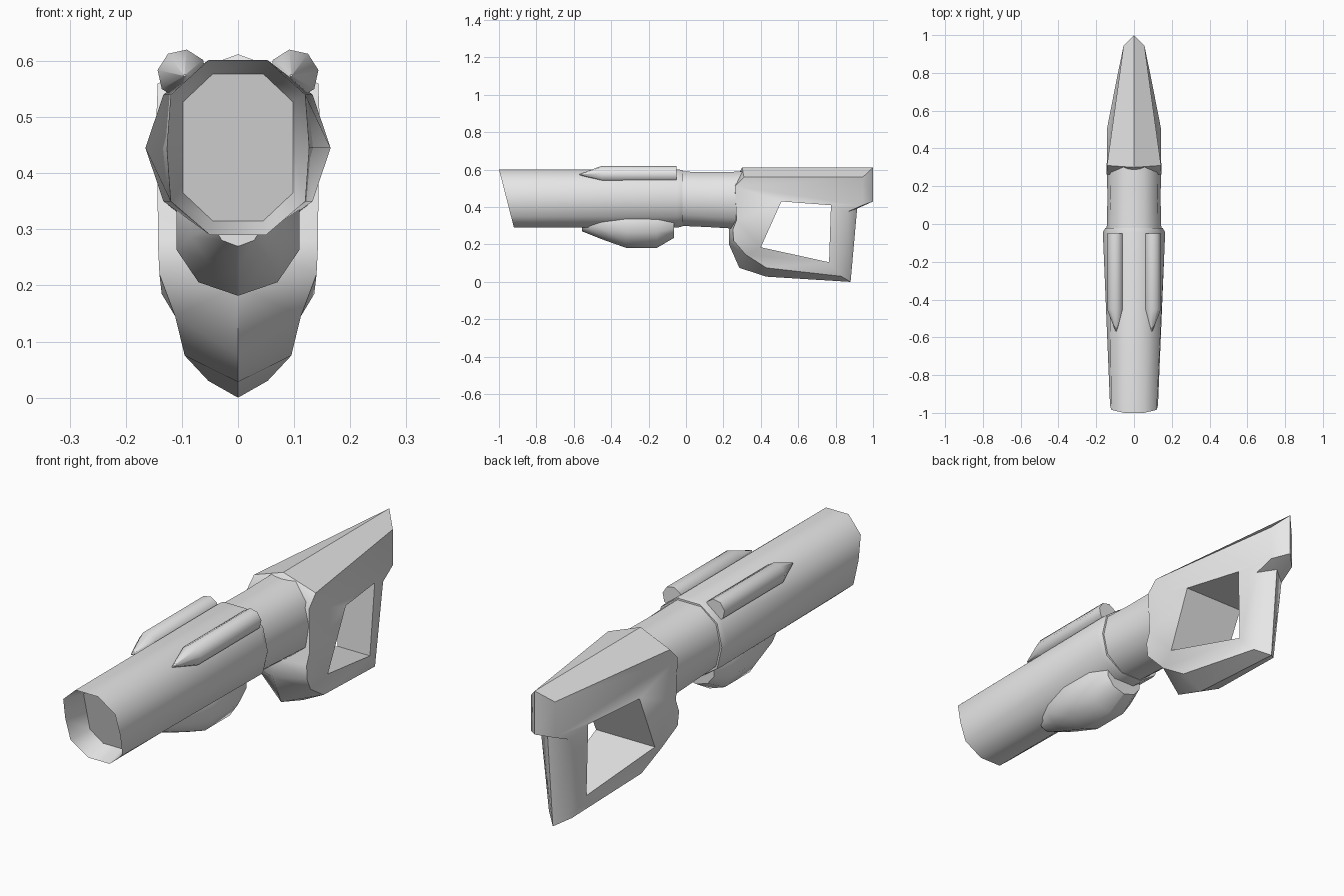
import bpy, math
from mathutils import Vector
from mathutils.geometry import tessellate_polygon

if "Cube" in bpy.data.objects:
    bpy.data.objects.remove(bpy.data.objects["Cube"])

grey = bpy.data.materials.new("plain_grey")
grey.diffuse_color = (0.8, 0.8, 0.8, 1)
grey.use_nodes = True
grey.node_tree.nodes["Principled BSDF"].inputs["Base Color"].default_value = grey.diffuse_color


def make(name, verts, faces, angle):
    """Mesh object with outward normals and angle-limited smoothing."""
    me = bpy.data.meshes.new(name)
    me.from_pydata(verts, [], faces)
    me.materials.append(grey)
    ob = bpy.data.objects.new(name, me)
    bpy.context.collection.objects.link(ob)
    bpy.ops.object.select_all(action='DESELECT')
    bpy.context.view_layer.objects.active = ob
    ob.select_set(True)
    bpy.ops.object.mode_set(mode='EDIT')
    bpy.ops.mesh.select_all(action='SELECT')
    bpy.ops.mesh.normals_make_consistent(inside=False)
    bpy.ops.object.mode_set(mode='OBJECT')
    bpy.ops.object.shade_smooth_by_angle(angle=math.radians(angle))
    return ob


def loft(name, rings, angle=50):
    """Skin equal-length rings of points and cap both ends."""
    n = len(rings[0])
    verts = [p for r in rings for p in r]
    faces = [(k * n + i, k * n + (i + 1) % n, (k + 1) * n + (i + 1) % n, (k + 1) * n + i)
             for k in range(len(rings) - 1) for i in range(n)]
    faces += [tuple(range(n)), tuple(range(len(verts) - n, len(verts)))]
    return make(name, verts, faces, angle)


def section(top, upper, mid, lower, bottom, y):
    """Ten-sided symmetric ring from right-hand (x, z) points; y is a number or f(z)."""
    right = [top, upper, mid, lower, bottom]
    pts = right + [(-x, z) for x, z in reversed(right)]
    return [(x, y(z) if callable(y) else y, z) for x, z in pts]


# Barrel: slanted muzzle with recessed plate, flared rear and stepped collar
def slant(z):
    return -1 + (0.602 - z) / 0.312 * 0.08


loft("barrel", [
    section((.045, .577), (.098, .527), (.098, .445), (.098, .365), (.045, .315), lambda z: slant(z) + .1),
    section((.052, .602), (.12, .54), (.127, .445), (.12, .35), (.05, .29), slant),
    section((.052, .602), (.133, .54), (.165, .445), (.133, .35), (.05, .29), -.045),
    section((.052, .597), (.13, .54), (.152, .445), (.13, .35), (.05, .297), -.02),
])

# Neck between barrel and stock
loft("neck", [
    section((.055, .59), (.125, .535), (.145, .445), (.125, .36), (.05, .30), -.04),
    section((.055, .587), (.123, .53), (.141, .442), (.123, .35), (.05, .293), .12),
    section((.055, .59), (.125, .53), (.143, .44), (.125, .34), (.05, .28), .34),
])

# Pointed rods along the upper edges of the barrel
for side, label in ((1, "right"), (-1, "left")):
    rod = []
    for y, r, cx, cz in ((-.57, .002, .095, .574), (-.45, .045, .099, .576), (-.05, .045, .099, .576)):
        rod.append([(side * (cx + r * math.cos(a)), y, cz + r * math.sin(a))
                    for a in (math.radians(10 + 45 * i) for i in range(8))])
    loft("top_rod_" + label, rod, 50)

# Rounded pod under the barrel
pod = []
for y, w, zb in ((-.555, .045, .27), (-.45, .085, .228), (-.32, .11, .182),
                 (-.155, .11, .182), (-.065, .085, .235)):
    h = .34 - zb
    pod.append(section((w * .6, .40), (w, .36), (w, zb + h * .52), (w * .64, zb + h * .15), (0.001, zb), y))
loft("under_pod", pod, 50)

# Stock: side outline (y, z, half width) with a centre ridge (y, z) around it
side_pts = [(.31, .56, .143), (.945, .56, .055), (.945, .41, .055), (.865, .375, .066),
            (.83, .03, .053), (.43, .075, .095), (.32, .145, .112), (.255, .22, .14),
            (.25, .28, .143), (.27, .33, .143), (.262, .51, .145)]
ridge = [(.30, .612), (1.0, .612), (1.0, .43), (.915, .392), (.88, 0), (.43, .028),
         (.285, .075), (.23, .20), (.23, .28), (.255, .33), (.255, .53)]
hole = [(.51, .43, .142), (.775, .41, .09), (.765, .105, .075), (.40, .185, .136)]
n, m = len(side_pts), len(hole)
outline = side_pts + hole
verts = [(w, y, z) for y, z, w in outline] + [(-w, y, z) for y, z, w in outline]
verts += [(0, y, z) for y, z in ridge]
t = n + m
tris = tessellate_polygon([[Vector((y, z, 0)) for y, z, w in loop] for loop in (side_pts, hole)])
faces = [tuple(f) for f in tris] + [tuple(i + t for i in reversed(f)) for f in tris]
for i in range(n):
    j = (i + 1) % n
    faces += [(i, j, 2 * t + j, 2 * t + i), (t + i, t + j, 2 * t + j, 2 * t + i)]
for i in range(m):
    a, b = n + i, n + (i + 1) % m
    faces.append((a, b, t + b, t + a))
make("stock", verts, faces, 42)
